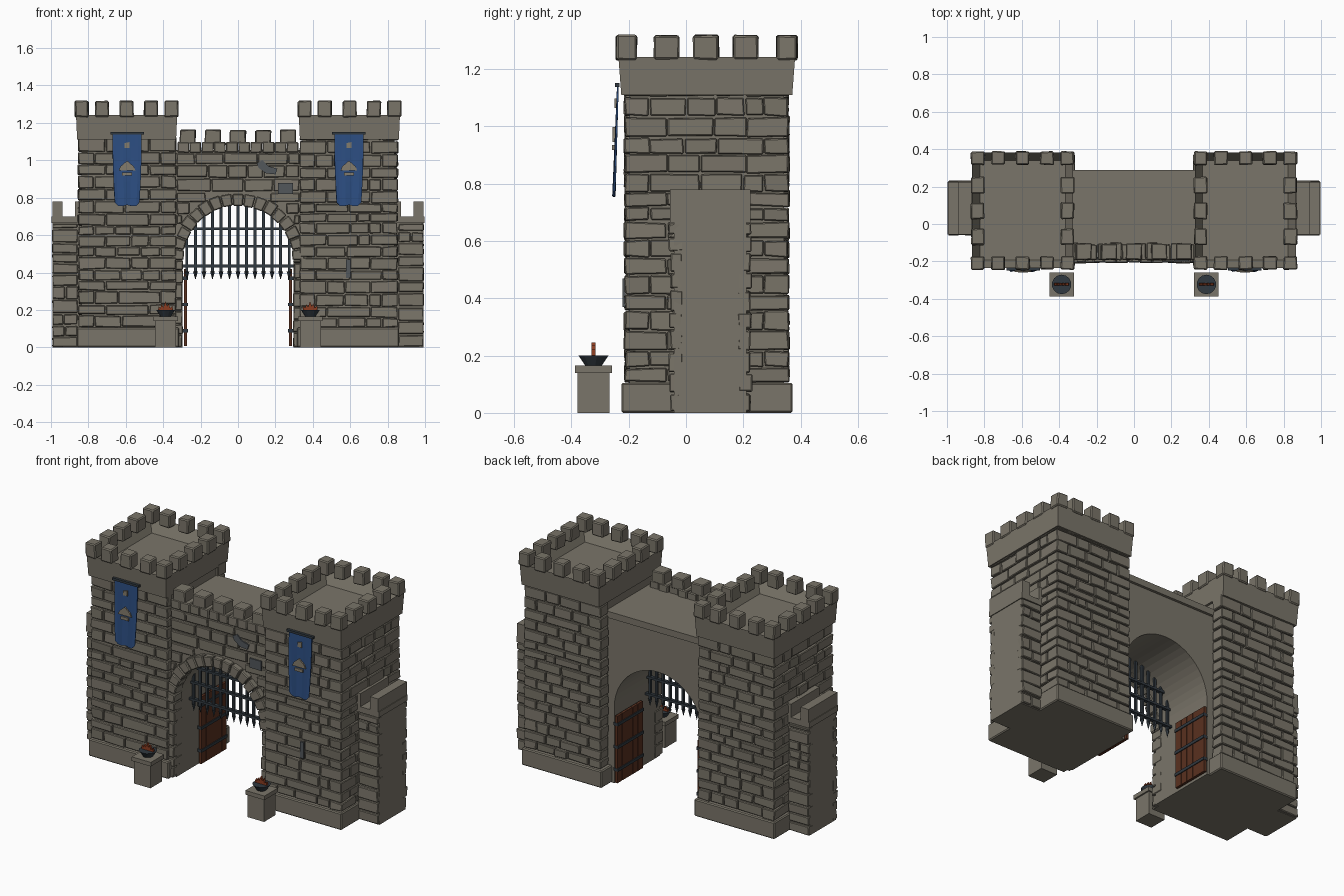
import bpy, bmesh, math, random
from mathutils import Vector

if "Cube" in bpy.data.objects:
    bpy.data.objects.remove(bpy.data.objects["Cube"])
random.seed(7)
R = random.uniform


def mat(name, r, g, b):
    m = bpy.data.materials.new(name)
    m.diffuse_color = (r, g, b, 1)
    m.use_nodes = True
    m.node_tree.nodes["Principled BSDF"].inputs["Base Color"].default_value = m.diffuse_color
    return m


STONE = mat("stone", 0.195, 0.178, 0.142)
SLATE = mat("slate_stone", 0.085, 0.095, 0.105)
IRON = mat("dark_iron", 0.03, 0.04, 0.05)
WOOD = mat("red_brown_wood", 0.10, 0.03, 0.014)
BLUE = mat("banner_blue", 0.025, 0.075, 0.22)
TAN = mat("emblem_tan", 0.23, 0.20, 0.15)
FIRE = mat("ember_red", 0.25, 0.045, 0.015)


def finish(bm, name, material, bevel=0):
    bmesh.ops.recalc_face_normals(bm, faces=bm.faces)
    me = bpy.data.meshes.new(name)
    bm.to_mesh(me)
    bm.free()
    ob = bpy.data.objects.new(name, me)
    bpy.context.collection.objects.link(ob)
    me.materials.append(material)
    if bevel:
        mod = ob.modifiers.new("bevel", 'BEVEL')
        mod.width, mod.segments, mod.limit_method = bevel, 1, 'ANGLE'
    return ob


def box(bm, x0, x1, y0, y1, z0, z1, jit=0):
    c = bmesh.ops.create_cube(bm, size=1)['verts']
    for v in c:
        v.co = Vector((x1 if v.co.x > 0 else x0, y1 if v.co.y > 0 else y0, z1 if v.co.z > 0 else z0))
        v.co += Vector((R(-jit, jit), R(-jit, jit), R(-jit, jit)))
    return c


def prism(bm, pts, y0, y1):
    """Extrude an x/z outline along y."""
    f = bm.faces.new([bm.verts.new((x, y0, z)) for x, z in pts])
    ext = bmesh.ops.extrude_face_region(bm, geom=[f])['geom']
    for v in ext:
        if isinstance(v, bmesh.types.BMVert):
            v.co.y = y1


def row(bm, axis, out, plane, u0, u1, z0, z1, length=0.14):
    """One course of stones on a wall; axis = direction the wall faces."""
    u = u0
    while u < u1 - 0.01:
        w = length * R(0.6, 1.35)
        if u1 - (u + w) < 0.06:
            w = u1 - u
        a, b = u + 0.003, u + w - 0.003
        d = sorted((plane - out * 0.03, plane + out * R(0.011, 0.019)))
        zz = (z0 + R(0.002, 0.006), z1 - R(0.002, 0.006))
        if axis == 'y':
            box(bm, a, b, d[0], d[1], *zz, jit=0.0025)
        else:
            box(bm, d[0], d[1], a, b, *zz, jit=0.0025)
        u += w


def levels(z0, z1, h):
    zs = [z0]
    while z1 - zs[-1] > h * 1.4:
        zs.append(zs[-1] + h * R(0.8, 1.2))
    return list(zip(zs, zs[1:] + [z1]))


for s, side in ((-1, "left"), (1, "right")):
    def X(a, b):
        return sorted((s * a, s * b))

    # tower core and plinth
    bm = bmesh.new()
    box(bm, *X(0.345, 0.838), -0.198, 0.343, 0.0, 1.13)
    finish(bm, side + "_tower_core", STONE)
    bm = bmesh.new()
    box(bm, *X(0.315, 0.862), -0.226, 0.372, 0, 0.105)
    finish(bm, side + "_tower_plinth", STONE, 0.006)

    # tower stone courses with alternating corner stones
    bm = bmesh.new()
    for i, (z0, z1) in enumerate(levels(0.105, 1.125, 0.062)):
        q = 0.13 if i % 2 else 0.07
        xa, xb = X(0.345, 0.838)
        for plane, out in ((-0.198, -1), (0.343, 1)):
            row(bm, 'y', out, plane, xa + q, xb - q, z0, z1)
        row(bm, 'x', s, s * 0.838, -0.198 + 0.2 - q, 0.343 - 0.2 + q, z0, z1)
        p = 0.2 - q
        for y0, y1 in ((-0.213, -0.198 + p), (0.343 - p, 0.358)):
            box(bm, *X(0.838 - q + 0.003, 0.853), y0, y1, z0 + 0.003, z1 - 0.003, jit=0.004)
        for y0, y1 in ((-0.213, -0.17), (0.28, 0.358)):
            box(bm, *X(0.331, 0.345 + q - 0.003), y0, y1, z0 + 0.003, z1 - 0.003, jit=0.003)
    finish(bm, side + "_tower_stones", STONE, 0.004)

    # hollow flared parapet
    bm = bmesh.new()
    xa, xb = X(0.325, 0.866)
    vs = box(bm, xa, xb, -0.236, 0.381, 1.11, 1.243)
    for v in vs:
        if v.co.z < 1.2:
            v.co.x += 0.006 if v.co.x < s * 0.595 else -0.006
            v.co.y += 0.01 if v.co.y < 0 else -0.01
    top = max(bm.faces, key=lambda f: f.calc_center_median().z)
    bmesh.ops.inset_region(bm, faces=[top], thickness=0.06)
    for v in top.verts:
        v.co.z = 1.165
    finish(bm, side + "_tower_parapet", STONE)

    # tower merlons
    bm = bmesh.new()
    xa, xb = X(0.32, 0.872)
    for i in range(5):
        for j in range(5):
            if i not in (0, 4) and j not in (0, 4):
                continue
            cx = (xa + 0.036, xa + 0.145, (xa + xb) / 2, xb - 0.145, xb - 0.036)[i]
            cy = (-0.208, -0.068, 0.07, 0.208, 0.352)[j]
            hx = 0.036 if i in (0, 4) else 0.037
            hy = 0.036 if j in (0, 4) else 0.044
            box(bm, cx - hx, cx + hx, cy - hy, cy + hy, 1.232, 1.318, jit=0.003)
    finish(bm, side + "_tower_merlons", STONE, 0.006)

    # low side wall with end merlons
    bm = bmesh.new()
    box(bm, *X(0.80, 0.992), -0.042, 0.212, 0, 0.665)
    box(bm, *X(0.80, 0.997), -0.055, 0.225, 0.665, 0.70)
    box(bm, *X(0.937, 0.993), -0.055, 0.225, 0.69, 0.78)
    box(bm, *X(0.83, 0.872), -0.055, 0.225, 0.69, 0.78)
    finish(bm, side + "_side_wall", STONE)
    bm = bmesh.new()
    for z0, z1 in levels(0.0, 0.665, 0.066):
        for plane, out in ((-0.042, -1), (0.212, 1)):
            row(bm, 'y', out, plane, *X(0.855, 0.995), z0, z1, 0.1)
    finish(bm, side + "_side_wall_stones", STONE, 0.004)

    # open door leaf of planks with iron straps
    bm = bmesh.new()
    for i in range(5):
        y = 0.03 + i * 0.05
        box(bm, *X(0.272, 0.288), y + 0.0015, y + 0.0485, 0.008, 0.42)
    finish(bm, side + "_door", WOOD)
    bm = bmesh.new()
    for z in (0.08, 0.22, 0.36):
        box(bm, *X(0.267, 0.296), 0.028, 0.28, z, z + 0.018)
    finish(bm, side + "_door_straps", IRON)

    # banner, hanging slightly forward, with a pointed hem
    cx = s * 0.593
    ya = lambda z: -0.238 - 0.014 * (1.14 - z) / 0.39
    bm = bmesh.new()
    n, m = 8, 6
    grid = []
    for j in range(m + 1):
        t = j / m
        line = []
        for i in range(n + 1):
            u = i / n * 2 - 1
            hem = 0.745 + (0.025 * abs(u) ** 4 + 0.016 * (1 - abs(u)) if abs(u) < 1 else 0.03)
            z = 1.14 + (hem - 1.14) * t
            line.append(bm.verts.new((cx + u * (0.078 - 0.012 * t * t), ya(z) + 0.003 * math.sin(u * 7) * t, z)))
        grid.append(line)
    for j in range(m):
        for i in range(n):
            bm.faces.new((grid[j][i], grid[j + 1][i], grid[j + 1][i + 1], grid[j][i + 1]))
    ob = finish(bm, side + "_banner", BLUE)
    so = ob.modifiers.new("thick", 'SOLIDIFY')
    so.thickness, so.offset = 0.006, 0
    bm = bmesh.new()
    box(bm, cx - 0.09, cx + 0.09, -0.248, -0.232, 1.138, 1.152)
    finish(bm, side + "_banner_rod", IRON)
    # banner emblem: small square over a gabled shape
    bm = bmesh.new()
    prism(bm, [(cx - 0.014, 1.065), (cx + 0.014, 1.065), (cx + 0.014, 1.098), (cx - 0.014, 1.092)], -0.25, -0.243)
    prism(bm, [(cx + a, b) for a, b in ((-0.045, 0.945), (0.045, 0.945), (0.035, 0.968),
               (0.015, 0.985), (0, 0.998), (-0.015, 0.985), (-0.035, 0.968))], -0.256, -0.248)
    prism(bm, [(cx - 0.026, 0.918), (cx + 0.026, 0.918), (cx + 0.026, 0.936), (cx - 0.026, 0.936)], -0.258, -0.249)
    finish(bm, side + "_banner_emblem", TAN)

    # brazier on a pedestal
    bx, by = s * 0.387, -0.323
    bm = bmesh.new()
    box(bm, bx - 0.056, bx + 0.056, by - 0.056, by + 0.056, 0, 0.142)
    box(bm, bx - 0.065, bx + 0.065, by - 0.065, by + 0.065, 0.14, 0.165)
    finish(bm, side + "_pedestal", STONE)
    bm = bmesh.new()
    c = bmesh.ops.create_cone(bm, cap_ends=True, segments=14, radius1=0.028, radius2=0.052, depth=0.036)
    bmesh.ops.translate(bm, vec=(bx, by, 0.182), verts=c['verts'])
    finish(bm, side + "_fire_bowl", IRON)
    bm = bmesh.new()
    prism(bm, [(bx + a, b) for a, b in ((-0.04, 0.197), (0.04, 0.197), (0.036, 0.222), (0.024, 0.21),
               (0.016, 0.236), (0.008, 0.22), (-0.002, 0.246), (-0.012, 0.216), (-0.022, 0.23), (-0.028, 0.21), (-0.038, 0.22))],
          by - 0.007, by + 0.007)
    finish(bm, side + "_flames", FIRE)

# gate wall core with arched passage
SP, RI = 0.465, 0.298
arch = [(RI * math.cos(a), SP + RI * math.sin(a)) for a in (math.pi * k / 24 for k in range(25))]
bm = bmesh.new()
prism(bm, [(0.35, 0), (0.35, 1.02), (-0.35, 1.02), (-0.35, 0), (-RI, 0)] + arch[::-1] + [(RI, 0)], -0.172, 0.272)
finish(bm, "gate_wall", STONE)
bm = bmesh.new()
box(bm, -0.345, 0.345, -0.18, 0.288, 1.015, 1.055)
finish(bm, "walkway_slab", STONE)

# gate wall facing stones, stopping at the arch ring
bm = bmesh.new()
for z0, z1 in levels(0.60, 1.04, 0.063):
    h = max(z0 - SP, 0)
    x = math.sqrt(max(0.355 ** 2 - h * h, 0))
    if x < 0.01:
        row(bm, 'y', -1, -0.172, -0.33, 0.33, z0, z1)
    elif x < 0.31:
        row(bm, 'y', -1, -0.172, -0.33, -x, z0, z1)
        row(bm, 'y', -1, -0.172, x, 0.33, z0, z1)
for s in (-1, 1):
    for z0, z1 in levels(0, SP, 0.07):
        box(bm, *sorted((s * (0.293 + R(0, 0.008)), s * 0.335)), -0.2, -0.12, z0 + 0.003, z1 - 0.003, jit=0.002)
finish(bm, "gate_wall_stones", STONE, 0.004)

# arch ring stones
bm = bmesh.new()
N = 17
for k in range(N):
    a0, a1 = (math.pi * (k + e) / N for e in (0.04, 0.96))
    r0, r1 = 0.293 + R(-0.003, 0.003), 0.358 + R(-0.005, 0.006)
    prism(bm, [(r * math.cos(a), SP + r * math.sin(a)) for r, a in ((r0, a0), (r1, a0), (r1, a1), (r0, a1))],
          -0.205 - R(0, 0.006), -0.13)
finish(bm, "arch_ring", STONE, 0.005)

# gate parapet and merlons
bm = bmesh.new()
for k in range(10):
    x = -0.325 + k * 0.065
    box(bm, x + 0.001, x + 0.064, -0.193, -0.105 + R(-0.006, 0.006), 1.04, 1.098, jit=0.002)
for k in range(-2, 3):
    box(bm, k * 0.134 - 0.042, k * 0.134 + 0.042, -0.19, -0.105, 1.09, 1.163, jit=0.003)
finish(bm, "gate_parapet", STONE, 0.005)

# odd slate stones
bm = bmesh.new()
prism(bm, [(0.10, 0.985), (0.13, 1.0), (0.16, 0.97), (0.21, 0.955), (0.2, 0.925), (0.15, 0.93), (0.11, 0.96)], -0.196, -0.188)
box(bm, 0.215, 0.295, -0.197, -0.189, 0.82, 0.878)
box(bm, 0.578, 0.602, -0.221, -0.212, 0.37, 0.47)
finish(bm, "slate_patches", SLATE)

# raised portcullis
bm = bmesh.new()
for k in range(-6, 7):
    x = k * 0.0455
    top = SP + math.sqrt(RI ** 2 - x * x) + 0.01
    box(bm, x - 0.007, x + 0.007, -0.047, -0.033, 0.40, top)
    c = bmesh.ops.create_cone(bm, cap_ends=True, segments=4, radius1=0.0, radius2=0.013, depth=0.045)
    bmesh.ops.translate(bm, vec=(x, -0.04, 0.383), verts=c['verts'])
for z in (0.435, 0.54, 0.635):
    w = math.sqrt(RI ** 2 - max(z - SP, 0) ** 2)
    box(bm, -w, w, -0.051, -0.029, z - 0.007, z + 0.007)
finish(bm, "portcullis", IRON)
